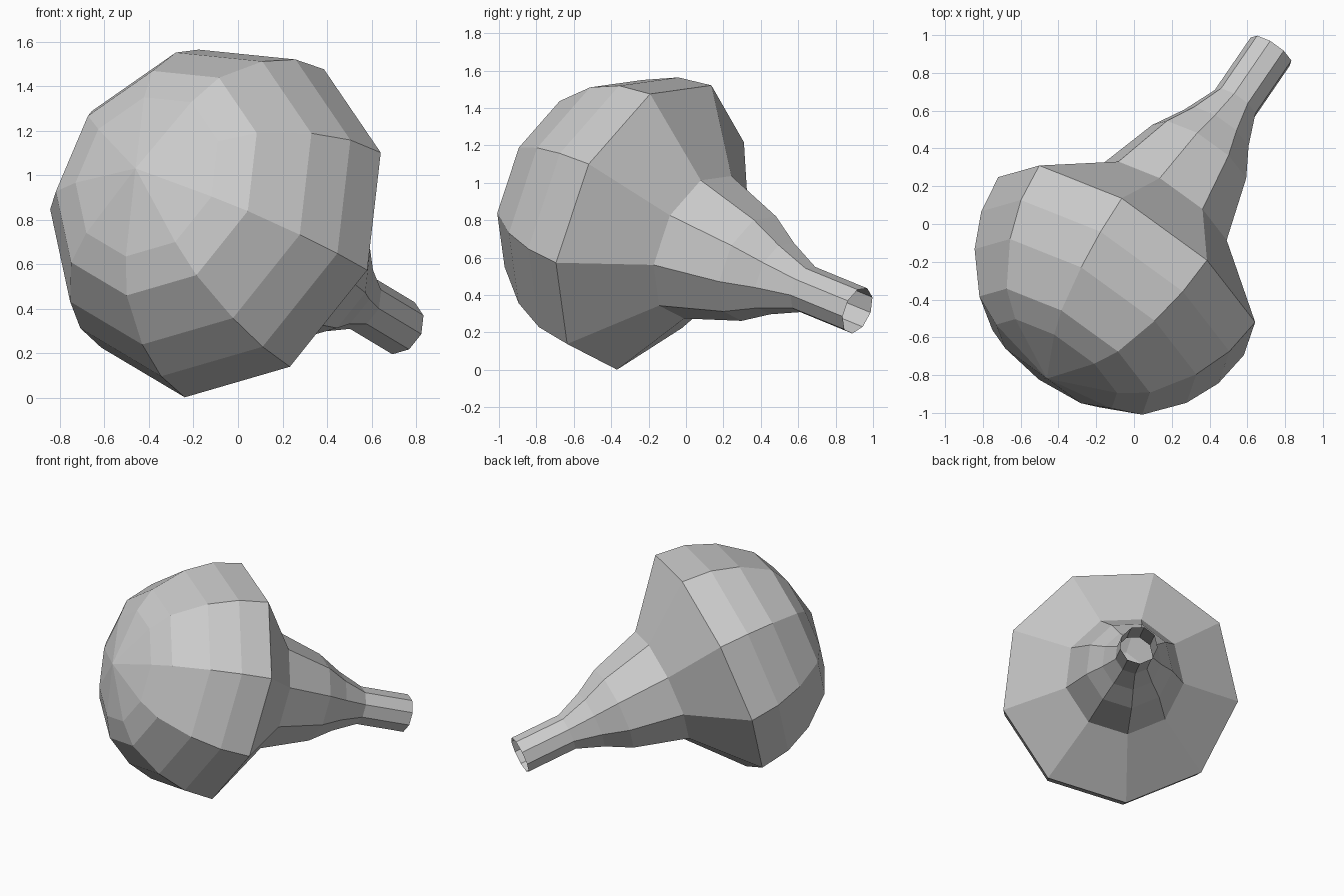
import bpy, bmesh
from math import tau
from mathutils import Vector, Matrix

if "Cube" in bpy.data.objects:
    bpy.data.objects.remove(bpy.data.objects["Cube"])

# Profile of the shell as (radius, height along the axis), dome pole to open neck end
PROFILE = [(0.0, 0.80), (0.385, 0.70), (0.543, 0.618), (0.706, 0.41), (0.79, 0.212),
           (0.818, 0.0), (0.41, -0.347), (0.30, -0.71), (0.205, -0.88),
           (0.13, -1.064), (0.13, -1.42)]
SIDES = 9

# Tilted frame: origin at the widest ring, z along the dome axis, x to the lowest corner
centre = Vector((-0.033, -0.193, 0.773))
axis = Vector((-0.535, -0.782, 0.321)).normalized()
corner = Vector((-0.253, -0.216, -0.945))
corner = (corner - axis * corner.dot(axis)).normalized()
side = axis.cross(corner)
frame = Matrix((corner, side, axis)).transposed().to_4x4()
frame.translation = centre

# Lathe the profile into a nine-sided faceted shell
bm = bmesh.new()
verts = [bm.verts.new((r, 0, h)) for r, h in PROFILE]
edges = [bm.edges.new(pair) for pair in zip(verts, verts[1:])]
bmesh.ops.spin(bm, geom=verts + edges, cent=(0, 0, 0), axis=(0, 0, 1),
               angle=tau, steps=SIDES)
bmesh.ops.remove_doubles(bm, verts=bm.verts, dist=0.001)
bm.transform(frame)
bmesh.ops.recalc_face_normals(bm, faces=bm.faces)

mesh = bpy.data.meshes.new("bulb_shell")
bm.to_mesh(mesh)
bm.free()
bulb = bpy.data.objects.new("bulb_shell", mesh)
bpy.context.collection.objects.link(bulb)
